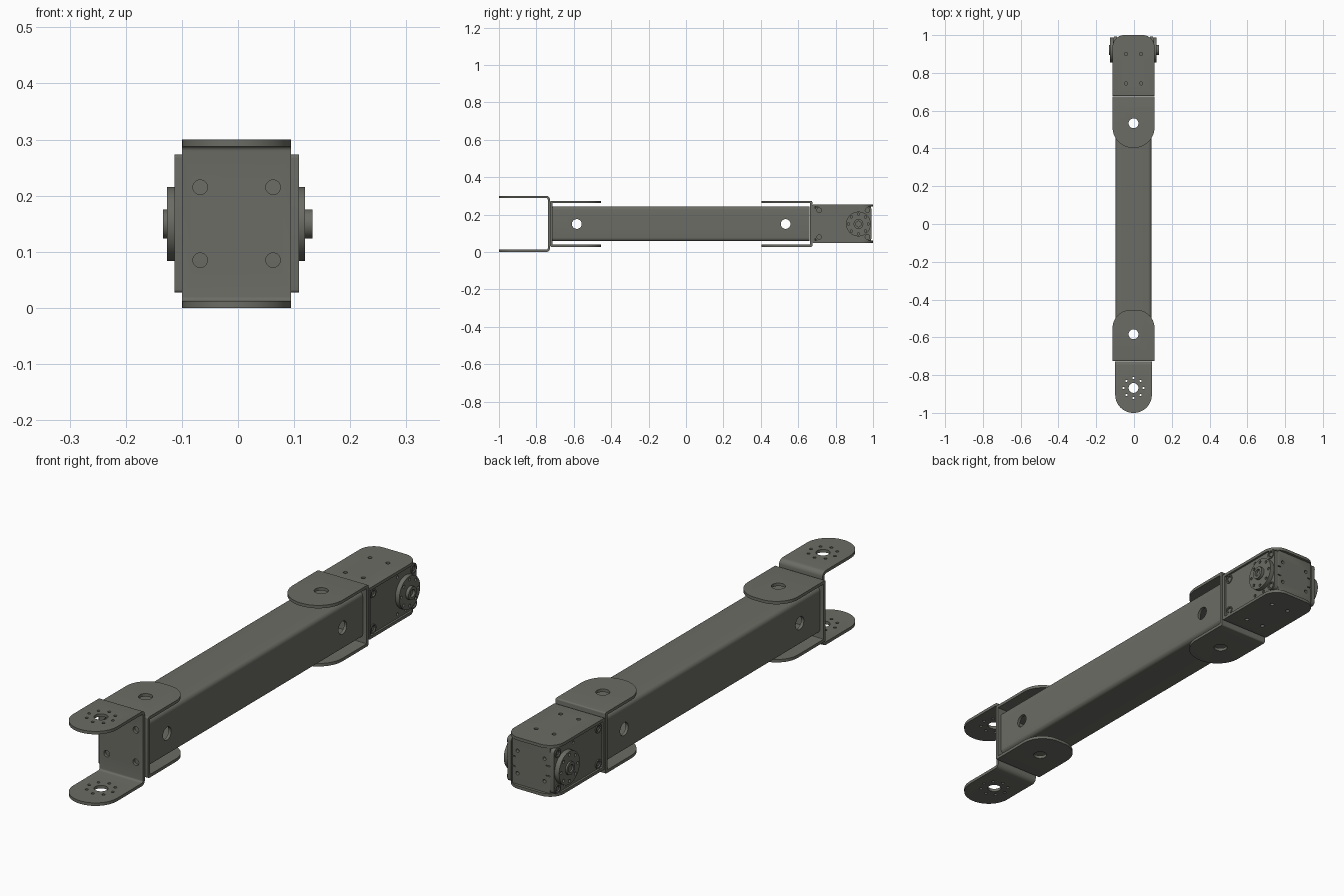
import bpy, bmesh
from math import sin, cos, pi, radians

if "Cube" in bpy.data.objects:
    bpy.data.objects.remove(bpy.data.objects["Cube"])

CX, CZ = -0.0025, 0.1495        # arm centre line
AX = {'x': lambda u, v, w: (w, u, v),
      'y': lambda u, v, w: (u, w, v),
      'z': lambda u, v, w: (u, v, w)}


def arc(u, v, r, a0, a1, n=10):
    return [(u + r * cos(radians(a0 + (a1 - a0) * i / n)),
             v + r * sin(radians(a0 + (a1 - a0) * i / n))) for i in range(n + 1)]


def circle(u, v, r, n=32):
    return arc(u, v, r, 0, 360, n)[:-1]


def rrect(u0, v0, u1, v1, low, high=None, n=10):
    """Rectangle with corner radius low on the v0 side and high on the v1 side."""
    high = low if high is None else high
    pts = []
    for u, v, r, a, su, sv in ((u0, v0, low, 180, 1, 1), (u1, v0, low, 270, -1, 1),
                               (u1, v1, high, 0, -1, -1), (u0, v1, high, 90, 1, -1)):
        pts += arc(u + su * r, v + sv * r, r, a, a + 90, n) if r else [(u, v)]
    return pts


def solid(name, prisms):
    """One mesh object from (outline, axis, low, high) prisms."""
    bm = bmesh.new()
    for pts, axis, lo, hi in prisms:
        a = [bm.verts.new(AX[axis](u, v, lo)) for u, v in pts]
        b = [bm.verts.new(AX[axis](u, v, hi)) for u, v in pts]
        bm.faces.new(a)
        bm.faces.new(b)
        for i in range(len(a)):
            j = (i + 1) % len(a)
            bm.faces.new((a[i], a[j], b[j], b[i]))
    bmesh.ops.recalc_face_normals(bm, faces=bm.faces)
    me = bpy.data.meshes.new(name)
    bm.to_mesh(me)
    bm.free()
    ob = bpy.data.objects.new(name, me)
    bpy.context.collection.objects.link(ob)
    return ob


def carve(ob, prisms, op='DIFFERENCE'):
    cutter = solid('cutter', prisms)
    cutter.hide_render = True
    m = ob.modifiers.new('cut', 'BOOLEAN')
    m.operation, m.solver, m.object = op, 'EXACT', cutter
    bpy.context.view_layer.objects.active = ob
    bpy.ops.object.modifier_apply(modifier=m.name)
    bpy.data.objects.remove(cutter)


def bracket(name, web, end, z0, z1, half, r_end, t=0.012, bend=0.02, z_holes=(), y_holes=()):
    """Bent sheet U: web plate at y=web, two flanges reaching to y=end."""
    s = 1 if end > web else -1
    far = abs(end - web) + 0.1
    r_in = max(bend - t, 0.001)
    prof = [(far, z0)] + arc(bend, z0 + bend, bend, 270, 180, 6) \
        + arc(bend, z1 - bend, bend, 180, 90, 6) + [(far, z1), (far, z1 - t)] \
        + arc(t + r_in, z1 - t - r_in, r_in, 90, 180, 6) \
        + arc(t + r_in, z0 + t + r_in, r_in, 180, 270, 6) + [(far, z0 + t)]
    ob = solid(name, [([(web + s * u, v) for u, v in prof], 'x', -0.3, 0.3)])
    shape = rrect(CX - half, -0.1, CX + half, abs(end - web), 0, r_end, 14)
    carve(ob, [([(u, web + s * v) for u, v in shape], 'z', -0.1, 0.5)], 'INTERSECT')
    if z_holes:
        carve(ob, [(circle(x, y, r), 'z', -0.1, 0.5) for x, y, r in z_holes])
    if y_holes:
        carve(ob, [(circle(x, z, r), 'y', web - 0.03, web + 0.03) for x, z, r in y_holes])
    return ob


def ring(u, v, r, hole, n=8):
    return [(u + r * cos(2 * pi * i / n), v + r * sin(2 * pi * i / n), hole) for i in range(n)]


# Square hollow arm tube with cross holes near both ends
tube = solid('arm_tube', [(rrect(-0.098, 0.058, 0.093, 0.244, 0.018, n=6), 'y', -0.713, 0.661)])
carve(tube, [(rrect(-0.086, 0.070, 0.081, 0.232, 0.008, n=6), 'y', -0.8, 0.8)])
HOLES_Y = (-0.584, 0.533)
carve(tube, [(circle(y, CZ, 0.026), 'x', -0.3, 0.3) for y in HOLES_Y])
carve(tube, [(circle(CX, y, 0.026), 'z', -0.1, 0.5) for y in HOLES_Y])

# Brackets gripping the tube ends
bracket('front_tube_bracket', -0.726, -0.455, 0.027, 0.273, 0.111, 0.095, bend=0.006,
        z_holes=[(CX, HOLES_Y[0], 0.026)])
bracket('rear_tube_bracket', 0.675, 0.403, 0.027, 0.273, 0.111, 0.108, bend=0.006,
        z_holes=[(CX, HOLES_Y[1], 0.026)])

# Open hinge fork at the front
bracket('front_fork', -0.727, -1.0, 0.0, 0.3, 0.097, 0.096,
        z_holes=[(CX, -0.868, 0.026)] + ring(CX, -0.868, 0.053, 0.006),
        y_holes=[(CX + dx, z, 0.013) for dx in (-0.065, 0.065) for z in (0.085, 0.215)])

# Bracket holding the motor at the rear
bracket('motor_bracket', 0.677, 1.0, 0.048, 0.255, 0.111, 0.062, bend=0.006,
        z_holes=[(CX + dx, y, 0.008) for dx in (-0.04, 0.04) for y in (0.744, 0.900)])

# Motor housing: centre block with shallow screw holes and edge notches at the back
body = solid('motor_body', [(rrect(-0.088, 0.690, 0.083, 0.990, 0.004, n=3), 'z', 0.061, 0.242)])
carve(body, [(circle(CX + dx, z, 0.007, 20), 'y', 0.975, 1.1)
             for dx in (-0.06, 0.06) for z in (0.105, 0.195)])
carve(body, [(rrect(CX + sx * 0.08 - 0.012, z - 0.002, CX + sx * 0.08 + 0.012, z + 0.002, 0),
              'y', 0.984, 1.1) for sx in (-1, 1) for z in (0.13, 0.17)])

HORN_Y = 0.922
CORNERS = [(y, z) for y in (0.712, 0.970) for z in (0.080, 0.223)]
for side, s in (('left', -1), ('right', 1)):
    def span(a, b):
        return sorted((CX + s * a, CX + s * b))

    # Side cover with screw recesses
    cover = solid(side + '_motor_cover',
                  [(rrect(0.690, 0.061, 0.992, 0.242, 0.016, n=4), 'x', *span(0.087, 0.104))])
    carve(cover, [(circle(y, z, 0.013, 20), 'x', *span(0.097, 0.2)) for y, z in CORNERS]
          + [(circle(y, z, 0.006, 16), 'x', *span(0.097, 0.2))
             for y, z in ((0.87, 0.077), (0.87, 0.226), (0.922, 0.074))])

    # Corner screw bosses and screws
    bosses = solid(side + '_screw_bosses',
                   [(circle(y, z, 0.018, 24), 'x', *span(0.095, 0.108)) for y, z in CORNERS])
    carve(bosses, [(circle(y, z, 0.012, 20), 'x', *span(0.05, 0.2)) for y, z in CORNERS])
    solid(side + '_screws', [(circle(y, z, 0.009, 6), 'x', *span(0.09, 0.105)) for y, z in CORNERS])

    # Output horn disc, drilled, with a hollow hub
    edge, tip = (0.124, 0.131) if s < 0 else (0.122, 0.135)
    horn = solid(side + '_horn', [(circle(HORN_Y, CZ, 0.066, 48), 'x', *span(0.100, edge))])
    carve(horn, [(circle(y, z, r, 20), 'x', *span(0.112, 0.2))
                 for y, z, r in ring(HORN_Y, CZ, 0.053, 0.006)])
    hub = solid(side + '_horn_hub', [(circle(HORN_Y, CZ, 0.026), 'x', *span(0.11, tip))])
    carve(hub, [(circle(HORN_Y, CZ, 0.015, 24), 'x', *span(0.125, 0.2))])

# Dark grey paint; smooth the rounded surfaces, keep edges crisp
paint = bpy.data.materials.new('dark_grey')
paint.diffuse_color = (0.15, 0.15, 0.13, 1)
paint.use_nodes = True
paint.node_tree.nodes["Principled BSDF"].inputs["Base Color"].default_value = paint.diffuse_color
for ob in bpy.context.scene.objects:
    ob.data.materials.clear()
    ob.data.materials.append(paint)
    ob.select_set(True)
bpy.context.view_layer.objects.active = tube
bpy.ops.object.shade_smooth_by_angle(angle=radians(30))
